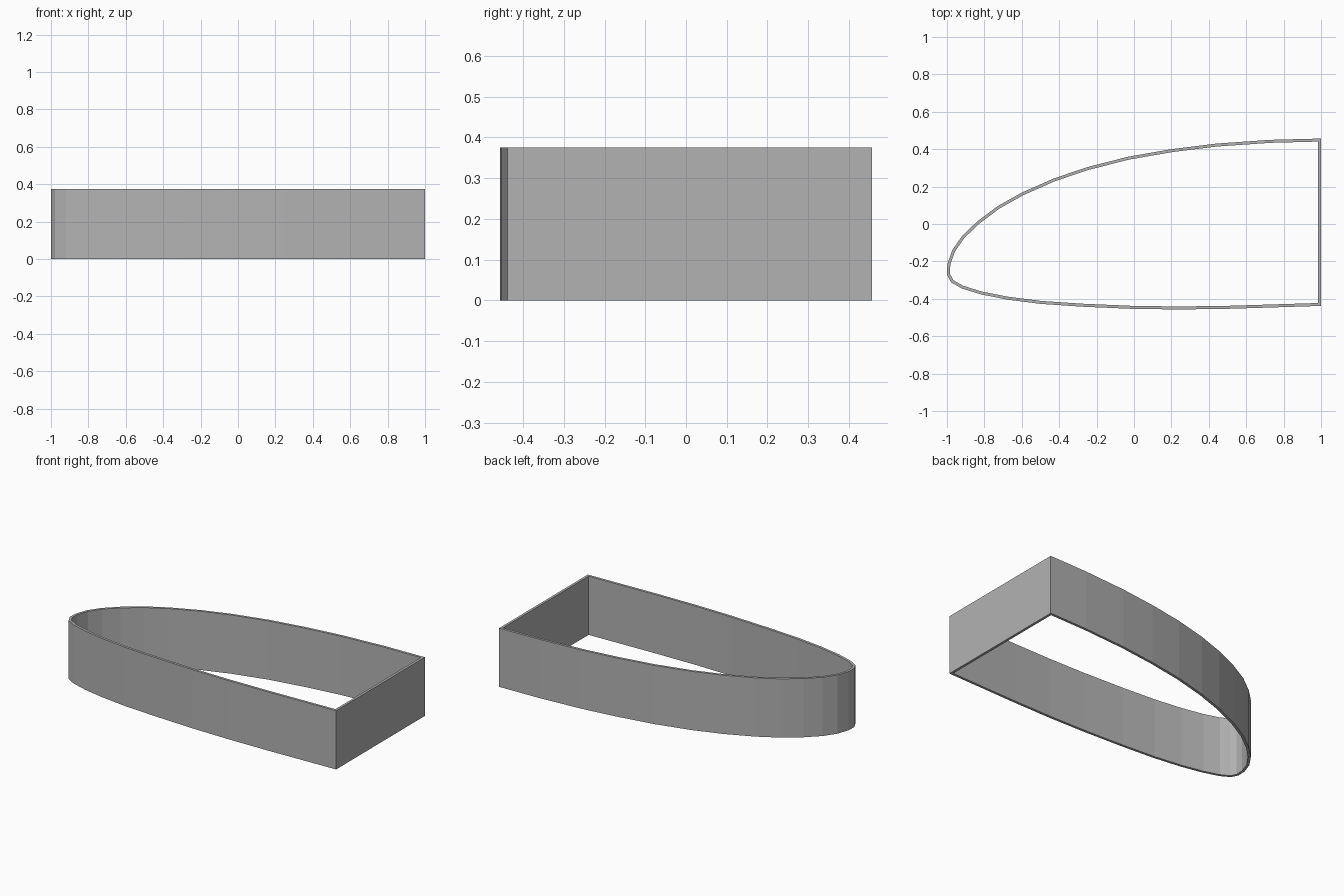
import bpy
import bmesh
from mathutils import Vector

if "Cube" in bpy.data.objects:
    bpy.data.objects.remove(bpy.data.objects["Cube"])

HEIGHT = 0.375
WALL = 0.016

# Outer outline, from the back corner round the nose to the front corner
OUTLINE = [
    (1.0, 0.457), (0.73, 0.45), (0.44, 0.43), (0.2, 0.4), (-0.03, 0.36),
    (-0.25, 0.304), (-0.43, 0.243), (-0.6, 0.168), (-0.73, 0.095),
    (-0.84, 0.012), (-0.92, -0.065), (-0.972, -0.14), (-0.998, -0.215),
    (-1.0, -0.27), (-0.978, -0.312), (-0.92, -0.345), (-0.82, -0.376),
    (-0.68, -0.404), (-0.5, -0.427), (-0.28, -0.442), (0.0, -0.454),
    (0.25, -0.457), (0.52, -0.453), (1.0, -0.438),
]


def inset(points, dist):
    """Mitred inward offset of a closed counter-clockwise outline."""
    pts = [Vector(p) for p in points]
    result = []
    for i, p in enumerate(pts):
        d1 = (p - pts[i - 1]).normalized()
        d2 = (pts[(i + 1) % len(pts)] - p).normalized()
        n1, n2 = Vector((-d1.y, d1.x)), Vector((-d2.y, d2.x))
        result.append(p + (n1 + n2) * dist / (1 + n1.dot(n2)))
    return result


grey = bpy.data.materials.new("grey")
grey.diffuse_color = (0.45, 0.45, 0.45, 1)
grey.use_nodes = True
grey.node_tree.nodes["Principled BSDF"].inputs["Base Color"].default_value = grey.diffuse_color

# Thin upright wall: outer and inner skins joined by top and bottom rims
bm = bmesh.new()
inner = inset(OUTLINE, WALL)
loops = [[bm.verts.new((p[0], p[1], z)) for p in pts]
         for pts, z in ((OUTLINE, 0), (OUTLINE, HEIGHT), (inner, HEIGHT), (inner, 0))]
count = len(OUTLINE)
for k in range(4):
    a, b = loops[k], loops[(k + 1) % 4]
    for i in range(count):
        j = (i + 1) % count
        bm.faces.new((a[i], a[j], b[j], b[i]))
bmesh.ops.recalc_face_normals(bm, faces=bm.faces)

mesh = bpy.data.meshes.new("rounded_wall")
bm.to_mesh(mesh)
bm.free()
mesh.materials.append(grey)
wall = bpy.data.objects.new("rounded_wall", mesh)
bpy.context.collection.objects.link(wall)
